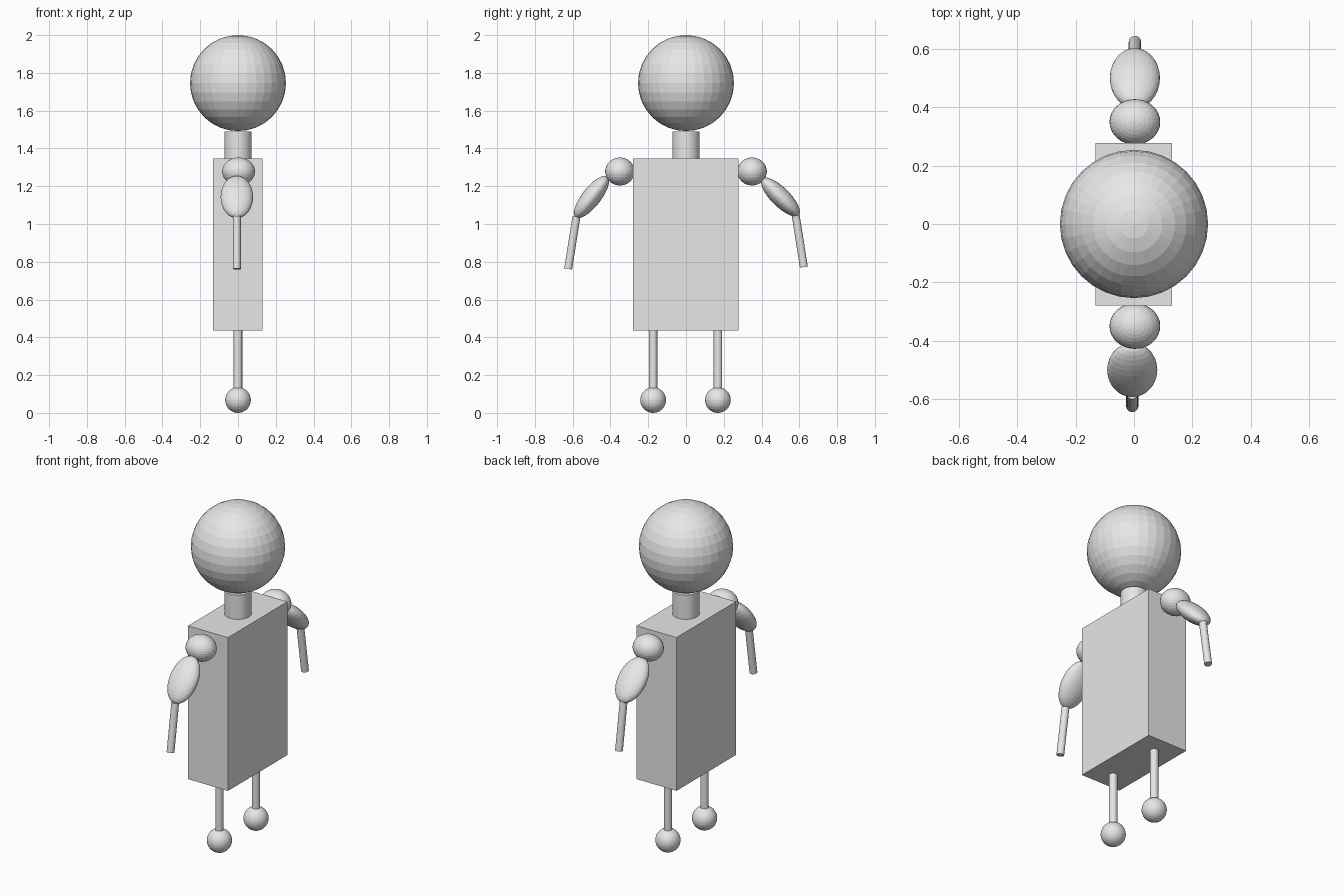
import bpy
from math import radians
from mathutils import Vector

if "Cube" in bpy.data.objects:
    bpy.data.objects.remove(bpy.data.objects["Cube"])

grey = bpy.data.materials.new("plain grey")
grey.diffuse_color = (0.8, 0.8, 0.8, 1)
grey.use_nodes = True
grey.node_tree.nodes["Principled BSDF"].inputs["Base Color"].default_value = grey.diffuse_color


def finish(name):
    ob = bpy.context.object
    ob.name = name
    ob.data.materials.append(grey)
    return ob


def ball(name, loc, radii, tilt=0):
    bpy.ops.mesh.primitive_uv_sphere_add(
        segments=32, ring_count=16, radius=1, location=loc,
        rotation=(radians(tilt), 0, 0))
    ob = finish(name)
    ob.scale = radii
    return ob


def rod(name, start, end, radius):
    a, b = Vector(start), Vector(end)
    bpy.ops.mesh.primitive_cylinder_add(
        vertices=32, radius=radius, depth=(b - a).length, location=(a + b) / 2)
    ob = finish(name)
    ob.rotation_euler = (b - a).to_track_quat('Z', 'Y').to_euler()
    return ob


# Head and neck
ball("head", (0, 0, 1.746), (0.254, 0.254, 0.254))
rod("neck", (0, 0, 1.33), (0, 0, 1.49), 0.072)

# Box torso
bpy.ops.mesh.primitive_cube_add(size=1, location=(-0.001, -0.001, 0.891))
finish("torso").scale = (0.262, 0.558, 0.91)

# Arms: shoulder ball, tilted oval upper arm, thin forearm
for side, s, x, tilt, drop in (("left", -1, -0.006, -38, 0.01),
                               ("right", 1, 0.003, 45, 0)):
    ball(side + "_shoulder", (0.003, s * 0.35, 1.278), (0.087, 0.078, 0.074))
    ball(side + "_upper_arm", (x, s * 0.5, 1.143), (0.086, 0.05, 0.137), tilt)
    rod(side + "_forearm", (x, s * 0.58, 1.05 - drop),
        (x, s * 0.624, 0.772 - drop), 0.021)

# Legs and ball feet
for side, y in (("left", -0.174), ("right", 0.169)):
    rod(side + "_leg", (0, y, 0.08), (0, y, 0.45), 0.0225)
    ball(side + "_foot", (0, y, 0.068), (0.068, 0.068, 0.068))
